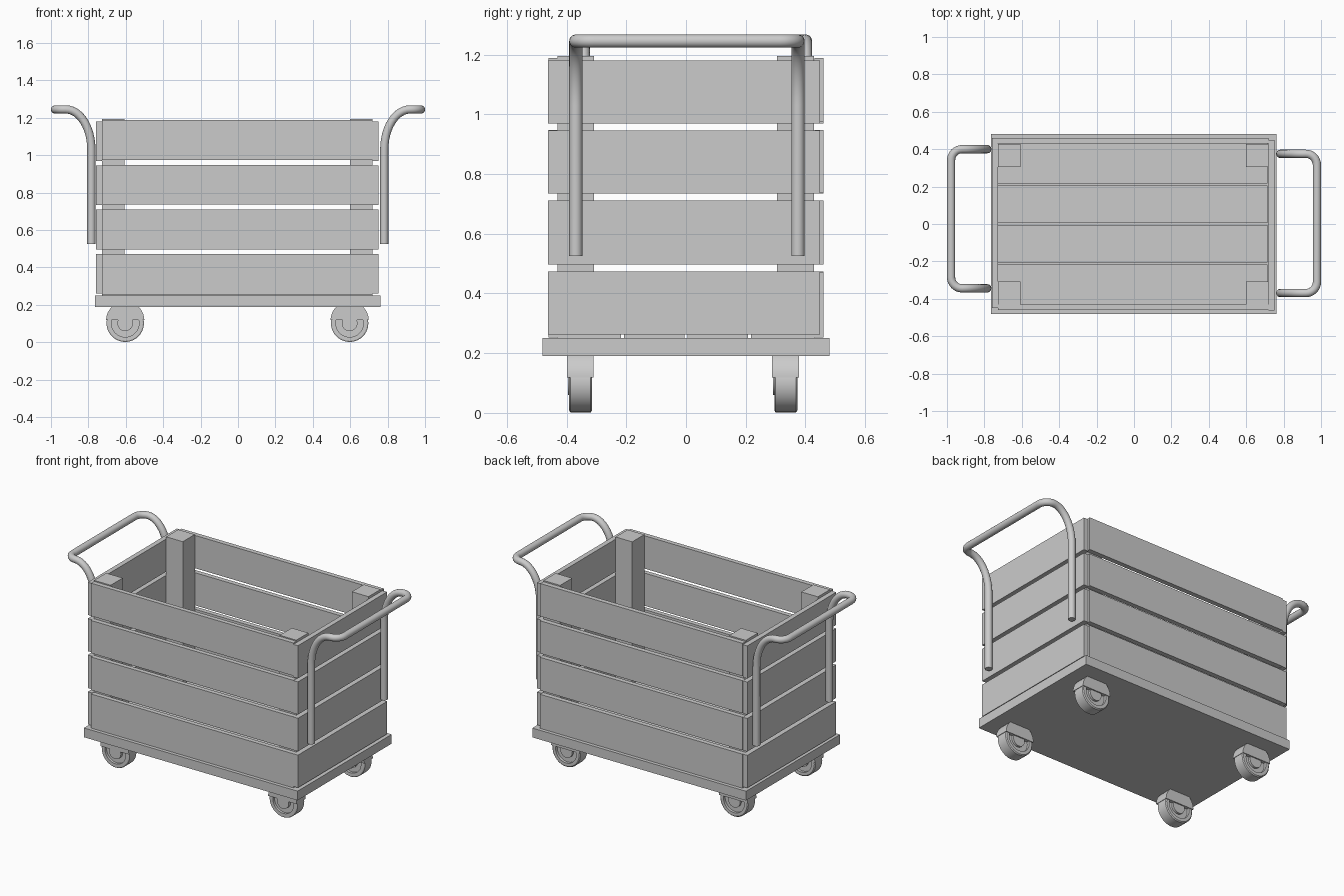
import bpy, bmesh
from math import sin, cos, pi
from mathutils import Vector

if "Cube" in bpy.data.objects:
    bpy.data.objects.remove(bpy.data.objects["Cube"])


def make_object(name, bm, smooth=False):
    bmesh.ops.recalc_face_normals(bm, faces=bm.faces)
    mesh = bpy.data.meshes.new(name)
    bm.to_mesh(mesh)
    bm.free()
    ob = bpy.data.objects.new(name, mesh)
    bpy.context.collection.objects.link(ob)
    if smooth:
        bpy.ops.object.select_all(action='DESELECT')
        ob.select_set(True)
        bpy.context.view_layer.objects.active = ob
        bpy.ops.object.shade_smooth_by_angle()
    return ob


def box(name, x, y, z):
    bm = bmesh.new()
    bmesh.ops.create_cube(bm, size=1)
    for v in bm.verts:
        v.co = [lo + (c + 0.5) * (hi - lo) for c, (lo, hi) in zip(v.co, (x, y, z))]
    return make_object(name, bm)


# Platform and floor planks
box("platform", (-0.765, 0.762), (-0.48, 0.48), (0.19, 0.25))
for i, y in enumerate(((-0.43, -0.217), (-0.207, -0.005), (0.005, 0.207), (0.217, 0.43))):
    box(f"floor_plank_{i}", (-0.727, 0.715), y, (0.25, 0.275))

# Corner posts
for xn, x in (("left", (-0.727, -0.608)), ("right", (0.6, 0.719))):
    for yn, y in (("front", (-0.431, -0.308)), ("back", (0.305, 0.428))):
        box(f"{yn}_{xn}_post", x, y, (0.25, 1.195))

# Slatted walls: long sides, then ends
for i, z in enumerate(((0.252, 0.472), (0.497, 0.711), (0.736, 0.947), (0.976, 1.188))):
    box(f"front_slat_{i}", (-0.727, 0.719), (-0.461, -0.431), z)
    box(f"back_slat_{i}", (-0.727, 0.719), (0.43, 0.461), z)
for i, z in enumerate(((0.262, 0.473), (0.497, 0.711), (0.735, 0.946), (0.969, 1.18))):
    box(f"right_slat_{i}", (0.72, 0.752), (-0.462, 0.448), z)
    box(f"left_slat_{i}", (-0.76, -0.728), (-0.448, 0.46), z)


# Bent tube handles
def handle(name, side, leg_x, y_mid):
    reach, half = 0.978, 0.372
    pts = [Vector((leg_x, half, 0.525))]
    for k in range(13):                       # upward bend
        a = k / 12 * pi / 2
        pts.append(Vector((0.92 - (0.92 - leg_x) * cos(a), half, 1.03 + 0.215 * sin(a))))
    for k in range(1, 9):                     # rounded corner
        a = k / 8 * pi / 2
        pts.append(Vector((0.92 + (reach - 0.92) * sin(a), half - 0.06 * (1 - cos(a)), 1.245)))
    pts += [Vector((p.x, -p.y, p.z)) for p in reversed(pts)]
    pts = [Vector((p.x * side, p.y + y_mid, p.z)) for p in pts]
    bm = bmesh.new()
    rings, n, r = [], 20, 0.022
    for i, p in enumerate(pts):
        t = (pts[min(i + 1, len(pts) - 1)] - pts[max(i - 1, 0)]).normalized()
        if i == 0:
            u = t.cross(Vector((0, 1, 0))).normalized()
        else:
            u = (u - t * u.dot(t)).normalized()
        w = t.cross(u)
        rings.append([bm.verts.new(p + r * (u * cos(2 * pi * k / n) + w * sin(2 * pi * k / n)))
                      for k in range(n)])
    for a, b in zip(rings, rings[1:]):
        for k in range(n):
            bm.faces.new((a[k], a[(k + 1) % n], b[(k + 1) % n], b[k]))
    bm.faces.new(rings[0])
    bm.faces.new(rings[-1])
    make_object(name, bm, True)


handle("right_handle", 1, 0.782, 0.003)
handle("left_handle", -1, 0.784, 0.028)


# Castors: lathed wheel with recessed sides, under a half-disc fork cover
def lathe_y(name, profile, center, n=40):
    bm = bmesh.new()
    rings = [[bm.verts.new((center[0] + r * cos(2 * pi * k / n), center[1] + y,
                            center[2] + r * sin(2 * pi * k / n))) for k in range(n)]
             for y, r in profile]
    for a, b in zip(rings, rings[1:]):
        for k in range(n):
            bm.faces.new((a[k], a[(k + 1) % n], b[(k + 1) % n], b[k]))
    bm.faces.new(rings[0])
    bm.faces.new(rings[-1])
    make_object(name, bm, True)


def fork_cover(name, x, y):
    bm = bmesh.new()
    a0 = 0.0
    a1 = 0.86
    arc = [a0 + (a1 - a0) * k / 10 for k in range(11)]
    pts = [(0.102 * cos(a), 0.118 + 0.1 * sin(a)) for a in arc]
    pts += [(-px, pz) for px, pz in reversed(pts)]
    face = bm.faces.new([bm.verts.new((x + px, y - 0.045, pz)) for px, pz in pts])
    ext = bmesh.ops.extrude_face_region(bm, geom=[face])
    bmesh.ops.translate(bm, vec=(0, 0.09, 0),
                        verts=[v for v in ext["geom"] if isinstance(v, bmesh.types.BMVert)])
    make_object(name, bm, True)


WHEEL = [(-0.042, 0.042), (-0.022, 0.042), (-0.022, 0.074), (-0.038, 0.074), (-0.038, 0.094),
         (-0.034, 0.1), (0.034, 0.1), (0.039, 0.094), (0.039, 0.074), (0.022, 0.074),
         (0.022, 0.042), (0.036, 0.042)]
for xn, x in (("left", -0.603), ("right", 0.597)):
    for yn, y in (("front", -0.354), ("back", 0.333)):
        lathe_y(f"{yn}_{xn}_wheel", WHEEL, (x, y + 0.001, 0.102))
        fork_cover(f"{yn}_{xn}_fork_cover", x, y)
